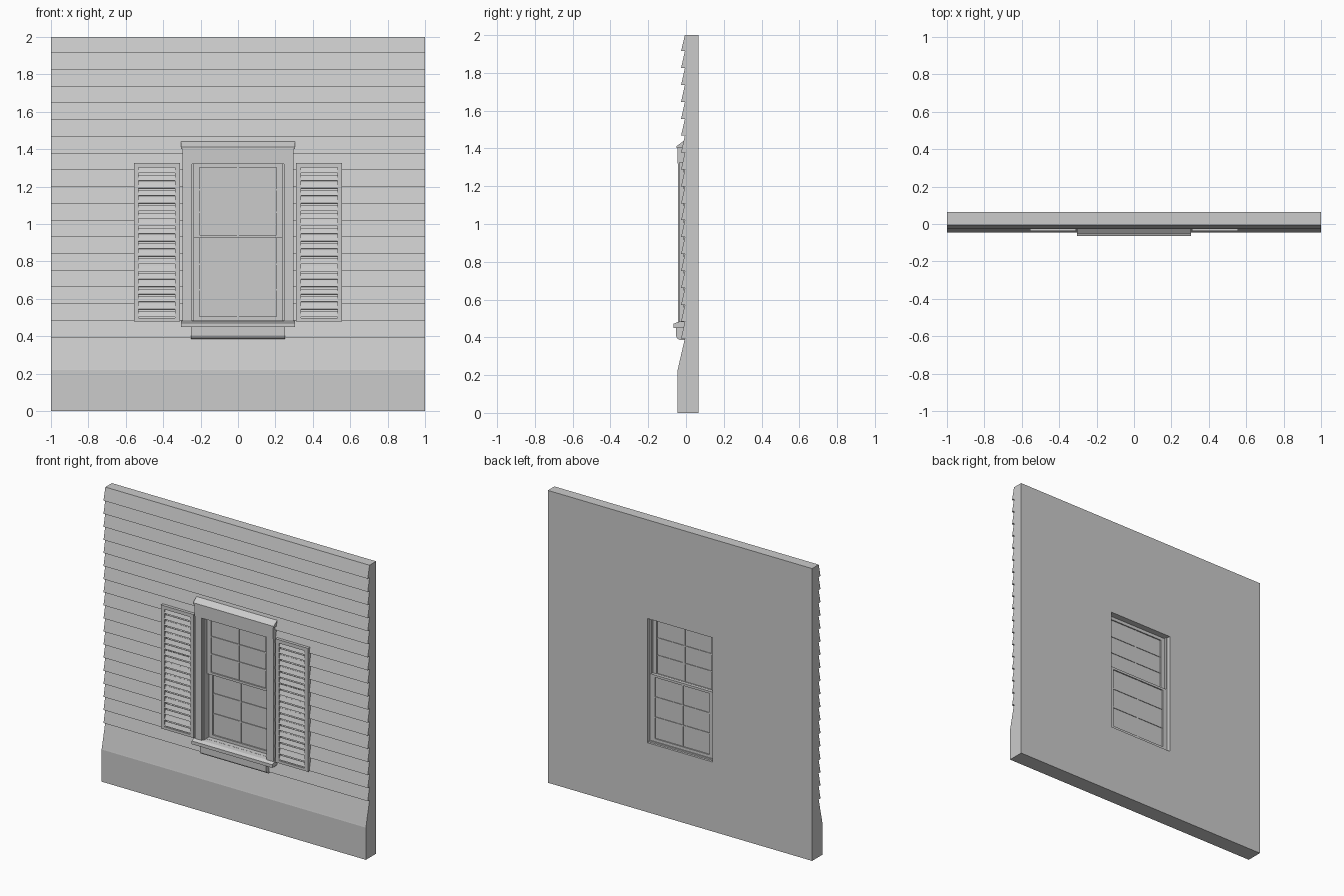
import bpy, bmesh, math
from mathutils import Matrix

if "Cube" in bpy.data.objects:
    bpy.data.objects.remove(bpy.data.objects["Cube"])


def finish(name, bm):
    bmesh.ops.recalc_face_normals(bm, faces=bm.faces)
    me = bpy.data.meshes.new(name)
    bm.to_mesh(me)
    bm.free()
    ob = bpy.data.objects.new(name, me)
    bpy.context.collection.objects.link(ob)
    return ob


def add_box(bm, x0, x1, y0, y1, z0, z1, tilt=0):
    m = (Matrix.Translation(((x0 + x1) / 2, (y0 + y1) / 2, (z0 + z1) / 2))
         @ Matrix.Rotation(tilt, 4, 'X')
         @ Matrix.Diagonal((x1 - x0, y1 - y0, z1 - z0, 1)))
    bmesh.ops.create_cube(bm, size=1, matrix=m)


def add_frame(bm, x0, x1, y0, y1, z0, z1, side, bottom, top):
    add_box(bm, x0, x0 + side, y0, y1, z0, z1)
    add_box(bm, x1 - side, x1, y0, y1, z0, z1)
    add_box(bm, x0 + side, x1 - side, y0, y1, z0, z0 + bottom)
    add_box(bm, x0 + side, x1 - side, y0, y1, z1 - top, z1)


def extrude_x(name, pts, half):
    """Extrude a (y, z) profile symmetrically along x."""
    bm = bmesh.new()
    f = bm.faces.new([bm.verts.new((-half, y, z)) for y, z in pts])
    r = bmesh.ops.extrude_face_region(bm, geom=[f])
    vs = [g for g in r['geom'] if isinstance(g, bmesh.types.BMVert)]
    bmesh.ops.translate(bm, verts=vs, vec=(2 * half, 0, 0))
    return finish(name, bm)


# Wall: sawtooth clapboards above a projecting base board
profile = [(0.065, 0), (0.065, 2)]
top = 2.0
for i in range(18):
    bottom = 1.915 - 0.0895 * i
    profile += [(-0.006, top), (-0.026, bottom)]
    top = bottom
profile += [(-0.006, top), (-0.03, 0.29), (-0.044, 0.228), (-0.046, 0.22), (-0.046, 0)]
wall = extrude_x("clapboard_wall", profile, 1.0)

# Window opening
bm = bmesh.new()
add_box(bm, -0.245, 0.245, -0.2, 0.2, 0.475, 1.325)
cutter = finish("opening_cutter", bm)
cutter.hide_render = True
cutter.hide_set(True)
cut = wall.modifiers.new("opening", 'BOOLEAN')
cut.object = cutter
cut.solver = 'EXACT'

# Side casings with an inner stop bead
bm = bmesh.new()
for s in (-1, 1):
    a, b = sorted((s * 0.245, s * 0.297))
    add_box(bm, a, b, -0.042, 0.0, 0.475, 1.33)
    a, b = sorted((s * 0.235, s * 0.247))
    add_box(bm, a, b, -0.03, 0.04, 0.475, 1.325)
finish("side_casings", bm)

# Header, sloped crown, sill and apron
extrude_x("header", [(0, 1.32), (-0.044, 1.32), (-0.044, 1.405), (0, 1.405)], 0.297)
extrude_x("header_crown", [(0, 1.402), (-0.05, 1.402), (-0.05, 1.412),
                           (-0.012, 1.44), (0, 1.44)], 0.305)
extrude_x("sill", [(0, 0.45), (-0.065, 0.45), (-0.065, 0.472), (-0.042, 0.482), (0, 0.485)], 0.305)
extrude_x("inner_sill", [(0.05, 0.47), (-0.01, 0.47), (-0.01, 0.485), (0.05, 0.485)], 0.245)
extrude_x("apron", [(0, 0.385), (-0.03, 0.385), (-0.046, 0.394), (-0.052, 0.405),
                    (-0.052, 0.452), (0, 0.452)], 0.25)


# Sashes with muntins and glass, upper one further out
def sash(name, y, z0, z1, bottom, top, rows):
    bm = bmesh.new()
    add_frame(bm, -0.24, 0.24, y, y + 0.02, z0, z1, 0.033, bottom, top)
    g0, g1 = z0 + bottom, z1 - top
    add_box(bm, -0.005, 0.005, y + 0.004, y + 0.016, g0, g1)
    for z in rows:
        add_box(bm, -0.207, 0.207, y + 0.004, y + 0.016, z - 0.004, z + 0.004)
    finish(name, bm)
    bm = bmesh.new()
    add_box(bm, -0.21, 0.21, y + 0.009, y + 0.012, g0 - 0.003, g1 + 0.003)
    finish(name + "_glass", bm)


sash("upper_sash", 0.002, 0.925, 1.325, 0.016, 0.022, (1.183, 1.064))
sash("lower_sash", 0.022, 0.475, 0.94, 0.03, 0.016, (0.786, 0.648))

# Louvred shutters
for name, x0 in (("left_shutter", -0.557), ("right_shutter", 0.31)):
    x1 = x0 + 0.247
    bm = bmesh.new()
    add_frame(bm, x0, x1, -0.038, -0.01, 0.48, 1.325, 0.026, 0.018, 0.024)
    for i in range(20):
        z = 0.517 + i * 0.0405
        add_box(bm, x0 + 0.02, x1 - 0.02, -0.031, -0.026, z - 0.015, z + 0.015,
                math.radians(-20))
    finish(name, bm)
